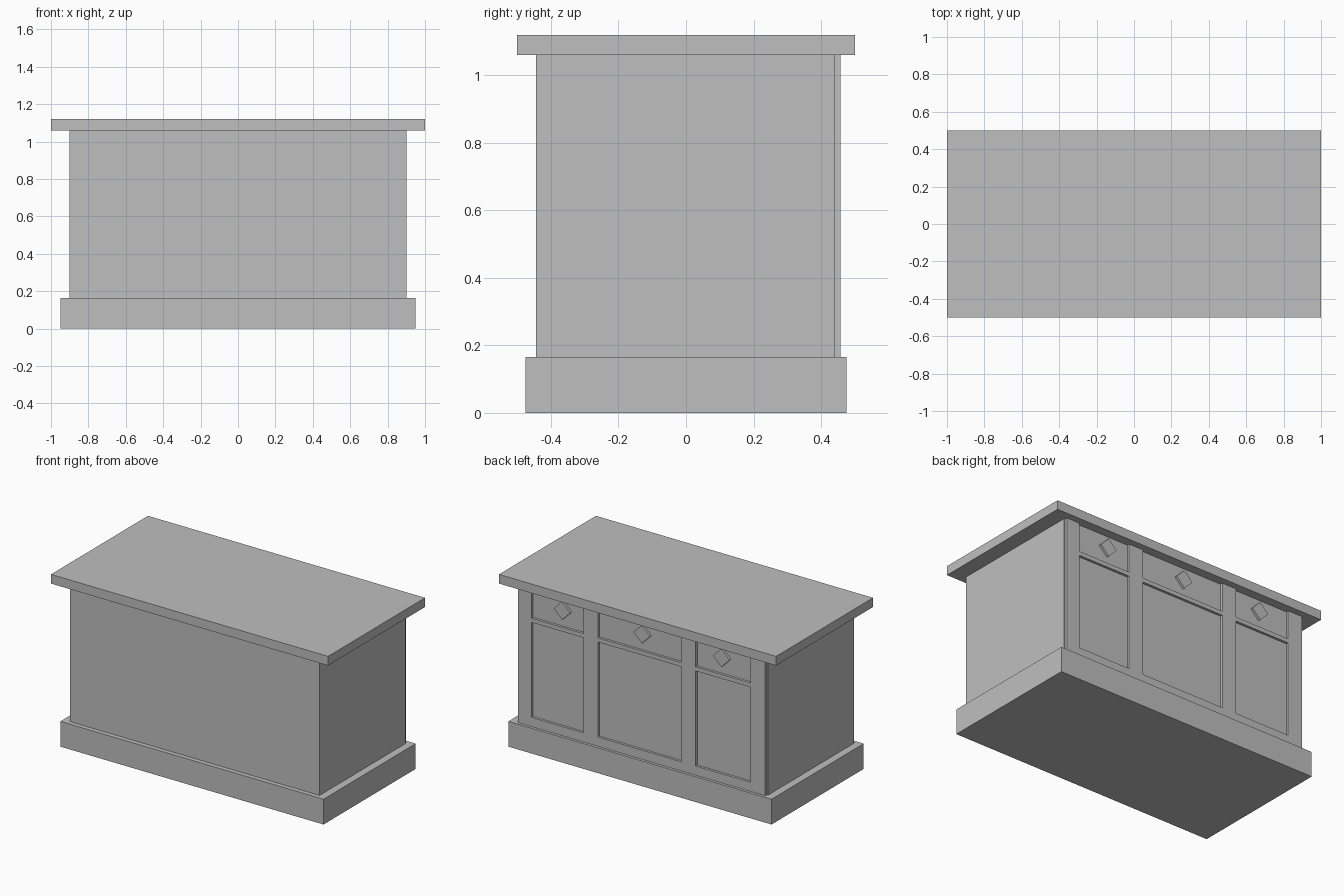
import bpy
from math import radians

old = bpy.data.objects.get("Cube")
if old:
    bpy.data.objects.remove(old, do_unlink=True)

grey = bpy.data.materials.new("plain_grey")
grey.use_nodes = True
colour = (0.52, 0.52, 0.52, 1)
grey.diffuse_color = colour
grey.node_tree.nodes["Principled BSDF"].inputs["Base Color"].default_value = colour


def box(name, x, y, z, tilt=0):
    """Box from (low, high) extents, optionally tilted about the y axis."""
    centre = [(a + b) / 2 for a, b in (x, y, z)]
    bpy.ops.mesh.primitive_cube_add(size=1, location=centre)
    obj = bpy.context.object
    obj.name = name
    obj.scale = [b - a for a, b in (x, y, z)]
    obj.rotation_euler.y = radians(tilt)
    obj.data.materials.append(grey)
    return obj


FLOOR, FACE = 0.441, 0.457      # recessed panels and frame front
LOW, HIGH = 0.165, 1.06         # body bottom and top

# Main blocks
box("plinth", (-0.95, 0.95), (-0.475, 0.475), (0, LOW))
box("cabinet_body", (-0.9, 0.9), (-0.445, FLOOR), (LOW, HIGH))
box("countertop", (-1, 1), (-0.5, 0.5), (HIGH, 1.12))

# Raised frame on the back: uprights between three openings
openings = [(-0.786, -0.39), (-0.288, 0.317), (0.42, 0.796)]
edges = [-0.892] + [x for pair in openings for x in pair] + [0.892]
for i in range(0, len(edges), 2):
    box("frame_upright", (edges[i], edges[i + 1]), (FLOOR, FACE), (LOW, HIGH))

# Rails and a diamond knob in each opening
for opening, knob_x in zip(openings, (-0.575, 0, 0.575)):
    box("bottom_rail", opening, (FLOOR, FACE), (LOW, 0.225))
    box("drawer_rail", opening, (FLOOR, FACE), (0.845, 0.872))
    s = 0.042
    box("drawer_knob", (knob_x - s, knob_x + s), (FLOOR, FACE),
        (0.98 - s, 0.98 + s), tilt=45)
